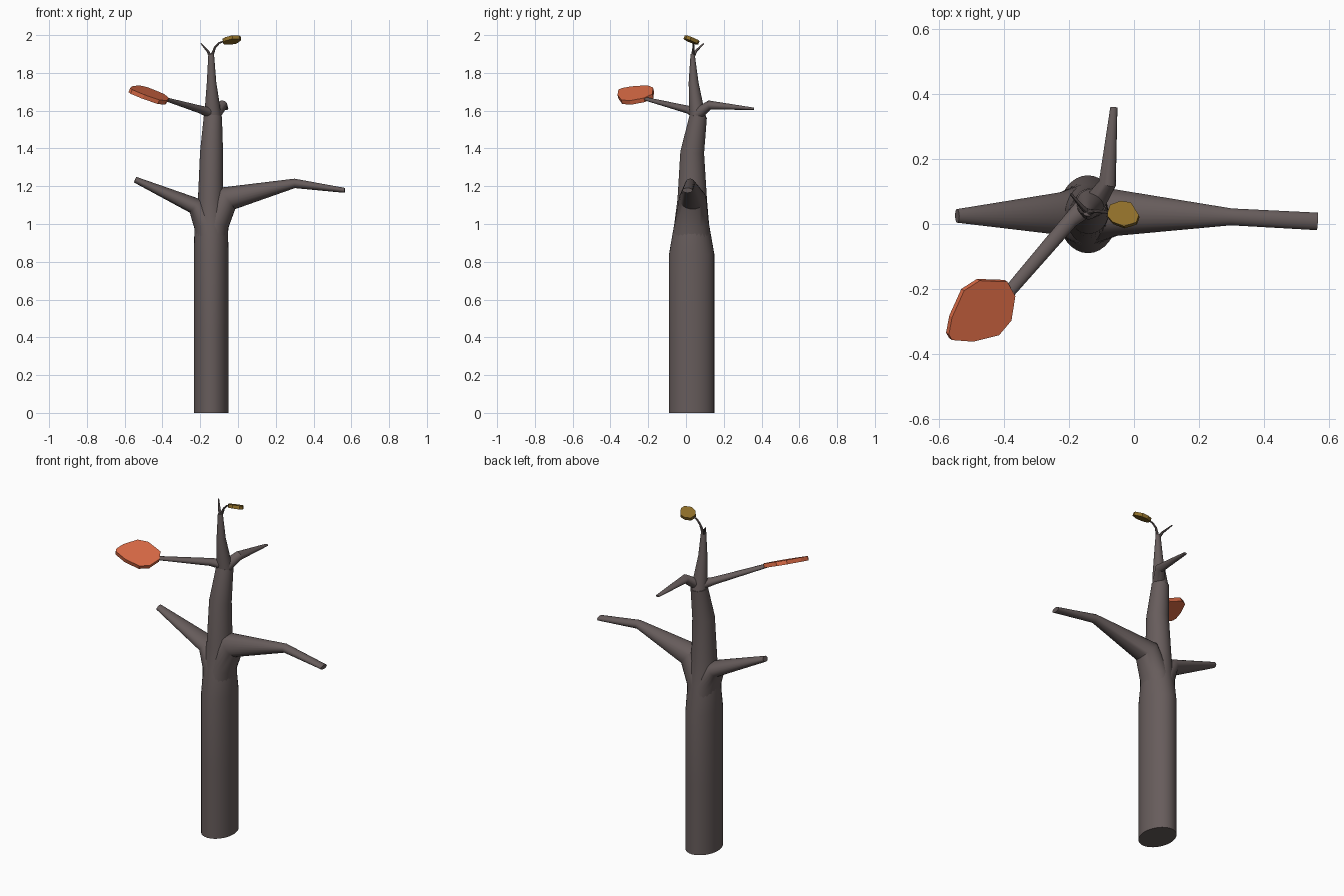
import bpy, bmesh, math
from mathutils import Vector

if "Cube" in bpy.data.objects:
    bpy.data.objects.remove(bpy.data.objects["Cube"])


def material(name, rgb):
    m = bpy.data.materials.new(name)
    m.diffuse_color = (*rgb, 1)
    m.use_nodes = True
    m.node_tree.nodes["Principled BSDF"].inputs["Base Color"].default_value = m.diffuse_color
    return m


BARK = material("bark grey brown", (0.135, 0.108, 0.106))
ORANGE = material("leaf orange", (0.72, 0.150, 0.062))
YELLOW = material("leaf ochre", (0.27, 0.155, 0.022))


def finish(name, bm, mat, smooth):
    bmesh.ops.recalc_face_normals(bm, faces=bm.faces)
    me = bpy.data.meshes.new(name)
    bm.to_mesh(me)
    bm.free()
    me.materials.append(mat)
    ob = bpy.data.objects.new(name, me)
    bpy.context.collection.objects.link(ob)
    if smooth:
        bpy.ops.object.select_all(action='DESELECT')
        bpy.context.view_layer.objects.active = ob
        ob.select_set(True)
        bpy.ops.object.shade_smooth_by_angle(angle=math.radians(35))
    return ob


def limb(name, rings, side=(0, 1, 0), n=24):
    """Tapered tube through (x, y, z, half width along side, other half width)."""
    bm = bmesh.new()
    pts = [Vector(r[:3]) for r in rings]
    loops = []
    for i, r in enumerate(rings):
        t = Vector((0, 0, 0))
        if i > 0:
            t += (pts[i] - pts[i - 1]).normalized()
        if i < len(pts) - 1:
            t += (pts[i + 1] - pts[i]).normalized()
        t.normalize()
        u = Vector(side)
        u = (u - t * u.dot(t)).normalized()
        v = t.cross(u)
        angles = [2 * math.pi * k / n for k in range(n)]
        loops.append([bm.verts.new(pts[i] + u * r[3] * math.cos(a) + v * r[4] * math.sin(a))
                      for a in angles])
    for a, b in zip(loops, loops[1:]):
        for k in range(n):
            bm.faces.new((a[k], a[(k + 1) % n], b[(k + 1) % n], b[k]))
    bm.faces.new(loops[0][::-1])
    bm.faces.new(loops[-1])
    return finish(name, bm, BARK, True)


def leaf(name, outline, centre, slope_x, slope_y, thick, mat):
    """Flat tilted slab cut to an outline seen from above."""
    bm = bmesh.new()
    c = Vector(centre)
    normal = Vector((-slope_x, -slope_y, 1)).normalized()
    sides = []
    for s in (-0.5, 0.5):
        sides.append([bm.verts.new(Vector((x, y, c.z + slope_x * (x - c.x) + slope_y * (y - c.y)))
                                   + normal * thick * s) for x, y in outline])
    low, high = sides
    bm.faces.new(low)
    bm.faces.new(high)
    for k in range(len(low)):
        j = (k + 1) % len(low)
        bm.faces.new((low[k], low[j], high[j], high[k]))
    return finish(name, bm, mat, False)


# Trunk
limb("trunk", [(-.142, .03, 0, .12, .092), (-.142, .03, .42, .12, .092),
               (-.142, .03, .84, .12, .092), (-.142, .03, 1.0, .092, .088),
               (-.145, .033, 1.13, .078, .067), (-.140, .033, 1.38, .063, .061),
               (-.133, .065, 1.57, .046, .048)], n=32)
limb("upper_trunk", [(-.133, .065, 1.55, .044, .046), (-.135, .055, 1.62, .038, .040),
                     (-.140, .040, 1.75, .026, .025), (-.142, .035, 1.90, .011, .015)])

# Main branches
limb("right_branch", [(-.142, .03, .84, .113, .084), (-.122, .03, 1.0, .09, .074),
                      (-.060, .035, 1.135, .072, .072), (.30, .022, 1.215, .026, .025),
                      (.565, .008, 1.178, .027, .013)])
limb("left_branch", [(-.142, .03, .84, .113, .084), (-.165, .03, 1.0, .09, .070),
                     (-.225, .032, 1.095, .066, .046), (-.545, .025, 1.235, .021, .016)])

# Upper branches
limb("front_branch", [(-.135, .065, 1.585, .035, .030), (-.195, .012, 1.605, .024, .021),
                      (-.39, -.215, 1.663, .019, .009)], side=(.75, -.65, 0), n=16)
limb("back_branch", [(-.125, .06, 1.58, .035, .032), (-.082, .125, 1.63, .027, .025),
                     (-.062, .36, 1.61, .011, .006)], side=(1, 0, 0), n=16)

# Top twigs
limb("left_twig", [(-.142, .035, 1.88, .010, .010), (-.160, .052, 1.915, .007, .007),
                   (-.195, .093, 1.955, .004, .003)], n=10)
limb("right_twig", [(-.142, .035, 1.88, .010, .010), (-.122, .040, 1.935, .006, .006),
                    (-.100, .038, 1.958, .005, .005), (-.070, .034, 1.970, .004, .004)], n=10)

# Leaves
leaf("orange_leaf", [(-.37, -.22), (-.395, -.175), (-.48, -.172), (-.528, -.203),
                     (-.565, -.285), (-.575, -.338), (-.565, -.355), (-.50, -.36),
                     (-.42, -.34), (-.382, -.295)],
     (-.47, -.265, 1.685), -.40, .25, .024, ORANGE)
leaf("ochre_leaf", [(-.08, .035), (-.073, .056), (-.04, .068), (-.008, .063),
                    (.016, .024), (.008, .002), (-.03, -.010), (-.065, .003), (-.08, .02)],
     (-.03, .025, 1.976), .12, -.38, .02, YELLOW)
